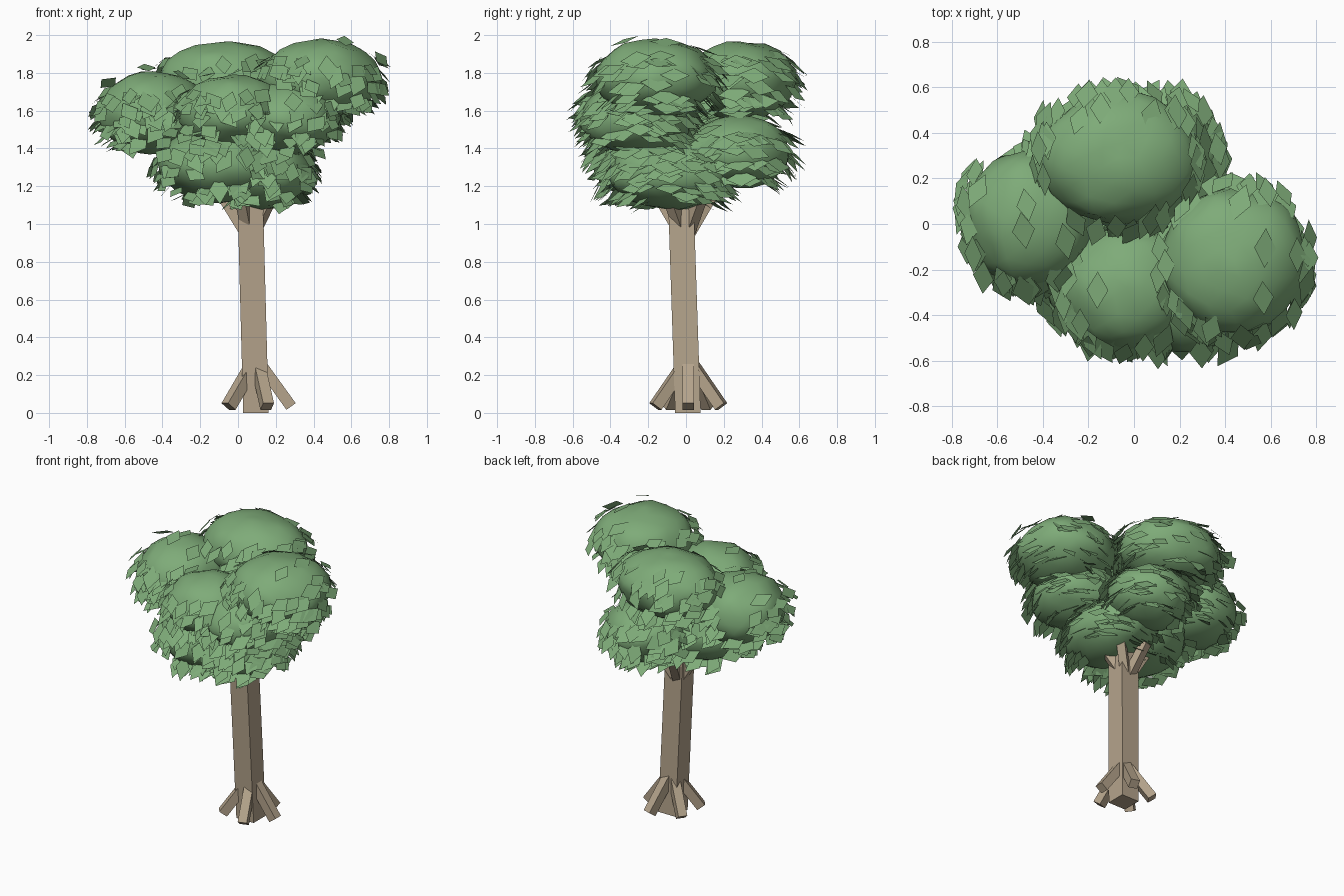
import bpy, bmesh, math, random
from mathutils import Vector, noise

if "Cube" in bpy.data.objects:
    bpy.data.objects.remove(bpy.data.objects["Cube"])

random.seed(4)


def material(name, color):
    m = bpy.data.materials.new(name)
    m.diffuse_color = (*color, 1)
    m.use_nodes = True
    m.node_tree.nodes["Principled BSDF"].inputs["Base Color"].default_value = m.diffuse_color
    return m


bark = material("bark", (0.46, 0.37, 0.26))
green = material("leaf_green", (0.21, 0.41, 0.19))


def finish(name, bm, mat, smooth=False):
    me = bpy.data.meshes.new(name)
    bm.to_mesh(me)
    bm.free()
    for p in me.polygons:
        p.use_smooth = smooth
    me.materials.append(mat)
    ob = bpy.data.objects.new(name, me)
    bpy.context.collection.objects.link(ob)
    return ob


def beam(bm, a, b, side, w, across=None):
    """Square bar from a to b; ends are square to the bar unless 'across' is given."""
    a, b, side = Vector(a), Vector(b), Vector(side)
    across = Vector(across) if across else (b - a).normalized().cross(side)
    rings = []
    for c in (a, b):
        rings.append([bm.verts.new(c + (side * i + across * j) * w / 2)
                      for i, j in ((-1, -1), (1, -1), (1, 1), (-1, 1))])
    lo, hi = rings
    bm.faces.new(lo)
    bm.faces.new(hi)
    for i in range(4):
        k = (i + 1) % 4
        bm.faces.new((lo[i], lo[k], hi[k], hi[i]))
    bmesh.ops.recalc_face_normals(bm, faces=bm.faces)


# Trunk: slightly leaning square post
bm = bmesh.new()
beam(bm, (0.095, 0.01, 0), (0.065, -0.027, 1.12), (1, 0, 0), 0.135, (0, 1, 0))
finish("trunk", bm, bark)


# Five roots and five branches, spread as a ring of slanted bars
def spokes(name, cx, cy, r0, z0, r1, z1, w, turn=0):
    bm = bmesh.new()
    for i in range(5):
        t = math.tau * i / 5 + turn
        c, s = math.cos(t), math.sin(t)
        beam(bm, (cx + r0 * c, cy + r0 * s, z0), (cx + r1 * c, cy + r1 * s, z1),
             (-s, c, 0), w)
    finish(name, bm, bark)


spokes("roots", 0.098, 0.012, 0.02, 0.26, 0.183, 0.034, 0.06)
spokes("branches", 0.06, -0.005, 0.01, 0.93, 0.145, 1.15, 0.055, math.pi / 5)

# Foliage clumps: centre, radii
CLUMPS = [
    ((-0.07, 0.29, 1.76), (0.35, 0.29, 0.21)),    # top back
    ((0.44, -0.16, 1.77), (0.32, 0.32, 0.21)),    # top right
    ((-0.45, 0.03, 1.59), (0.29, 0.30, 0.22)),    # left
    ((-0.03, -0.28, 1.59), (0.28, 0.27, 0.20)),   # front
    ((0.26, -0.26, 1.56), (0.28, 0.30, 0.19)),    # front right
    ((-0.09, -0.14, 1.32), (0.33, 0.36, 0.21)),   # low front
    ((0.13, -0.07, 1.27), (0.26, 0.34, 0.19)),    # low middle
    ((0.11, 0.28, 1.38), (0.27, 0.27, 0.19)),     # low back
]
for n, (c, r) in enumerate(CLUMPS, 1):
    bm = bmesh.new()
    bmesh.ops.create_icosphere(bm, subdivisions=3, radius=1)
    for v in bm.verts:
        k = 1 + 0.09 * noise.noise(v.co * 2.2 + Vector((n * 7, 0, 0)))
        v.co = Vector(c) + Vector((v.co.x * r[0], v.co.y * r[1], v.co.z * r[2])) * k
    finish(f"foliage_clump_{n}", bm, green, True)


def buried(p, skip):
    for i, (c, r) in enumerate(CLUMPS):
        if i != skip and sum(((p[k] - c[k]) / r[k]) ** 2 for k in range(3)) < 0.95:
            return True
    return False


# Leaves: diamonds lying like shingles on the sides of the clumps
bm = bmesh.new()
count = 0
while count < 640:
    i = random.randrange(len(CLUMPS))
    c, r = CLUMPS[i]
    d = Vector([random.gauss(0, 1) for _ in range(3)]).normalized()
    if d.z < -0.85 or (d.z > 0.45 and random.random() < 0.85):
        continue
    out = random.uniform(1.0, 1.16)
    p = Vector([c[k] + r[k] * d[k] * out for k in range(3)])
    if buried(p, i):
        continue
    flat = Vector((d.x, d.y, max(d.z, 0)))
    m = (flat * 0.75 + Vector((0, 0, 0.6))
         + Vector([random.uniform(-0.2, 0.2) for _ in range(3)])).normalized()
    # long axis runs front to back, laid onto the leaf plane
    u = Vector((random.uniform(-0.4, 0.4), 1, 0))
    u = (u - m * u.dot(m)).normalized()
    w = m.cross(u)
    s = random.uniform(0.9, 1.12)
    pts = [p + u * 0.08 * s, p + w * 0.048 * s, p - u * 0.08 * s, p - w * 0.048 * s]
    if any(abs(q.x) > 0.81 or abs(q.y) > 0.655 or q.z > 2.0 or q.z < 1.02 for q in pts):
        continue
    bm.faces.new([bm.verts.new(q) for q in pts])
    count += 1
finish("leaves", bm, green)
